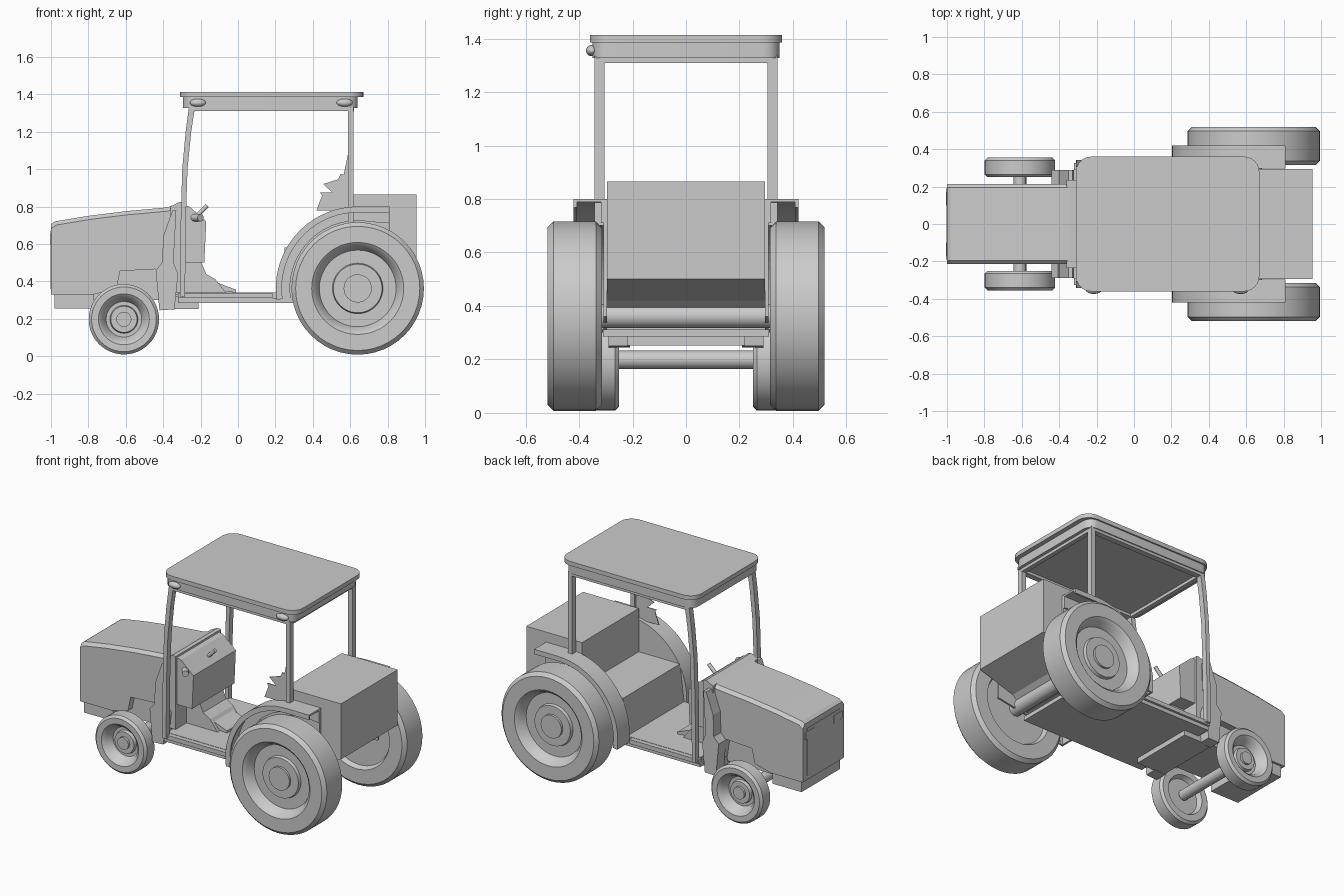
import bpy, bmesh, math
from mathutils import Vector

if "Cube" in bpy.data.objects:
    bpy.data.objects.remove(bpy.data.objects["Cube"])


def finish(name, bm, smooth=False):
    bmesh.ops.recalc_face_normals(bm, faces=bm.faces)
    me = bpy.data.meshes.new(name)
    bm.to_mesh(me)
    bm.free()
    ob = bpy.data.objects.new(name, me)
    bpy.context.collection.objects.link(ob)
    if smooth:
        bpy.ops.object.select_all(action='DESELECT')
        ob.select_set(True)
        bpy.context.view_layer.objects.active = ob
        bpy.ops.object.shade_smooth_by_angle(angle=math.radians(30))
    return ob


def prism(name, pts, y0, y1, bevel=None, width=0.02, segs=1, smooth=False):
    """Extrude an xz outline from y0 to y1; bevel(edge) picks edges to round."""
    bm = bmesh.new()
    f = bm.faces.new([bm.verts.new((x, y0, z)) for x, z in pts])
    r = bmesh.ops.extrude_face_region(bm, geom=[f])
    for v in r['geom']:
        if isinstance(v, bmesh.types.BMVert):
            v.co.y = y1
    bm.normal_update()
    if bevel:
        es = [e for e in bm.edges if bevel(e)]
        bmesh.ops.bevel(bm, geom=es, offset=width, segments=segs, affect='EDGES', profile=0.5)
    return finish(name, bm, smooth)


def box(name, x0, x1, y0, y1, z0, z1, **k):
    return prism(name, [(x0, z0), (x1, z0), (x1, z1), (x0, z1)], y0, y1, **k)


def lathe(name, prof, cx, cz, side, n=48):
    """Revolve (radius, y) points about the axle line."""
    bm = bmesh.new()
    vs = [bm.verts.new((cx + r, side * y, cz)) for r, y in prof]
    es = [bm.edges.new(p) for p in zip(vs, vs[1:])]
    bmesh.ops.spin(bm, geom=vs + es, cent=(cx, 0, cz), axis=(0, 1, 0),
                   angle=math.tau, steps=n, use_duplicate=False)
    bmesh.ops.remove_doubles(bm, verts=bm.verts, dist=1e-5)
    return finish(name, bm, True)


def rod(name, a, b, r, n=16):
    a, b = Vector(a), Vector(b)
    bm = bmesh.new()
    bmesh.ops.create_cone(bm, cap_ends=True, segments=n, radius1=r, radius2=r, depth=(b - a).length)
    rot = (b - a).to_track_quat('Z', 'Y')
    for v in bm.verts:
        v.co = rot @ v.co + (a + b) / 2
    return finish(name, bm, True)


def arc(r, a0, a1, n=18):
    return [(0.64 + r * math.cos(math.radians(a0 + (a1 - a0) * i / n)),
             0.362 + r * math.sin(math.radians(a0 + (a1 - a0) * i / n))) for i in range(n + 1)]


def upright(e):
    d = e.verts[0].co - e.verts[1].co
    return abs(d.x) + abs(d.y) < 1e-5


def wheel(name, cx, cz, R, rim, hub, cap, y0, y1, s, ch):
    prof = [(0, y1 - .03), (cap, y1 - .03), (cap, y1 - .045), (hub, y1 - .045), (hub + .005, y1 - .065),
            (rim - .035, y1 - .065), (rim - .015, y1 - .02), (rim, y1 - .006), (rim + .006, y1 - .001),
            (R - ch, y1), (R, y1 - ch), (R, y0 + ch), (R - ch, y0), (rim, y0),
            (rim - .015, y0 + .03), (0, y0 + .03)]
    lathe(name, prof, cx, cz, s)


# hood with bevelled top edges and wheel recess
hood = [(-1, .33), (-.77, .33), (-.65, .36), (-.63, .455), (-.44, .465), (-.42, .33), (-.31, .33), (-.31, .82),
        (-.38, .795), (-.6, .775), (-.8, .75), (-.98, .72), (-1, .705)]
prism('hood', hood, -.215, .215,
      bevel=lambda e: all(v.co.z > .7 for v in e.verts) and abs(e.verts[0].co.y - e.verts[1].co.y) < 1e-5)
box('engine_block', -.78, -.3, -.17, .17, .3, .6)
box('front_bumper', -.98, -.77, -.2, .2, .255, .335)
box('grille_frame', -1.003, -.99, -.17, .17, .36, .67)
prism('cowl', [(-.36, .34), (-.29, .34), (-.29, .82), (-.31, .825), (-.36, .8)], -.235, .235)
box('tank', -.42, -.21, -.22, .22, .252, .32)

# roof
box('roof_top', -.31, .67, -.36, .36, 1.385, 1.413, bevel=upright, width=.08, segs=6, smooth=True)
box('roof_body', -.295, .64, -.35, .35, 1.328, 1.39, bevel=upright, width=.06, segs=6, smooth=True)
for x in (-.215, .57):
    bm = bmesh.new()
    bmesh.ops.create_uvsphere(bm, u_segments=24, v_segments=12, radius=1)
    bmesh.ops.scale(bm, vec=(.043, .022, .021), verts=bm.verts)
    bmesh.ops.translate(bm, vec=(x, -.352, 1.355), verts=bm.verts)
    finish('roof_lamp', bm, True)
for x in (-.26, .59):
    box('roof_cross_beam', x, x + .03, -.31, .31, 1.308, 1.335)

# floor, seat bench and rear box
box('floor', -.32, .6, -.31, .31, .285, .312)
box('floor_mat', -.31, .3, -.295, .295, .31, .34)
prism('seat_and_rear_box', [(.22, .335), (.6, .335), (.7, .42), (.955, .5), (.955, .865), (.55, .865),
                            (.55, .58), (.25, .58)], -.295, .295)

# dashboard, pillar and controls
prism('dashboard', [(-.3, .5), (-.18, .5), (-.17, .72), (-.26, .80), (-.3, .81)], -.22, .22)
prism('steering_pillar', [(-.3, .335), (-.06, .335), (-.12, .41), (-.17, .44), (-.2, .51), (-.3, .51)], -.12, .12)
prism('pedal', [(-.13, .35), (-.01, .34), (-.01, .355), (-.13, .40)], -.1, .1)
rod('steering_stem', (-.24, 0, .73), (-.165, 0, .805), .012)
rod('side_lever', (-.25, -.19, .74), (-.2, -.26, .74), .02)

# axles
rod('front_axle', (-.61, -.27, .199), (-.61, .27, .199), .034)
rod('rear_axle', (.64, -.36, .362), (.64, .36, .362), .045)

# jagged pane remnant beside the rear post
prism('broken_pane', [(.42, .78), (.45, .86), (.438, .875), (.505, .875), (.455, .92), (.535, .945), (.55, .975),
                      (.565, .97), (.59, 1.09), (.6, 1.09), (.6, .78)], -.325, -.319)

for s in (-1, 1):
    # wheels
    wheel('rear_wheel', .64, .362, .354, .24, .13, .075, .315, .518, s, .022)
    wheel('front_wheel', -.61, .197, .188, .13, .07, .04, .25, .355, s, .015)
    # fender: skin, outer lip and inner wall
    top = arc(.438, 188, 90)
    prism('fender_skin', top + [(.81, .8), (.81, .788)] + arc(.426, 90, 188), s * .3, s * .42, smooth=True)
    prism('fender_lip', top + [(.81, .8), (.81, .768)] + arc(.406, 90, 188), s * .408, s * .42)
    prism('fender_wall', top + [(.81, .8), (.81, .36), (.5, .31)], s * .296, s * .308)
    prism('fender_inner_band', arc(.43, 188, 90) + [(.81, .792), (.81, .71)] + arc(.362, 80, 188),
          s * .3, s * .318)
    # cab posts and sill
    prism('front_post', [(-.31, .32), (-.283, .32), (-.28, .7), (-.27, 1.0), (-.25, 1.2), (-.23, 1.335),
                         (-.262, 1.335), (-.28, 1.2), (-.298, 1.0), (-.307, .7)], s * .305, s * .343)
    box('rear_post', .588, .618, s * .305, s * .343, .7, 1.335)
    box('roof_side_beam', -.25, .6, s * .305, s * .343, 1.31, 1.335)
    box('sill', -.32, .185, s * .29, s * .325, .31, .338)
    # side panel behind the front wheel
    prism('side_panel', [(-.42, .245), (-.34, .25), (-.32, .44), (-.345, .5), (-.33, .78), (-.35, .78), (-.4, .64),
                         (-.405, .5), (-.44, .46)], s * .21, s * .29)
    # headlight recess frames
    box('headlight', -1.005, -.97, s * .1, s * .19, .6, .65)
